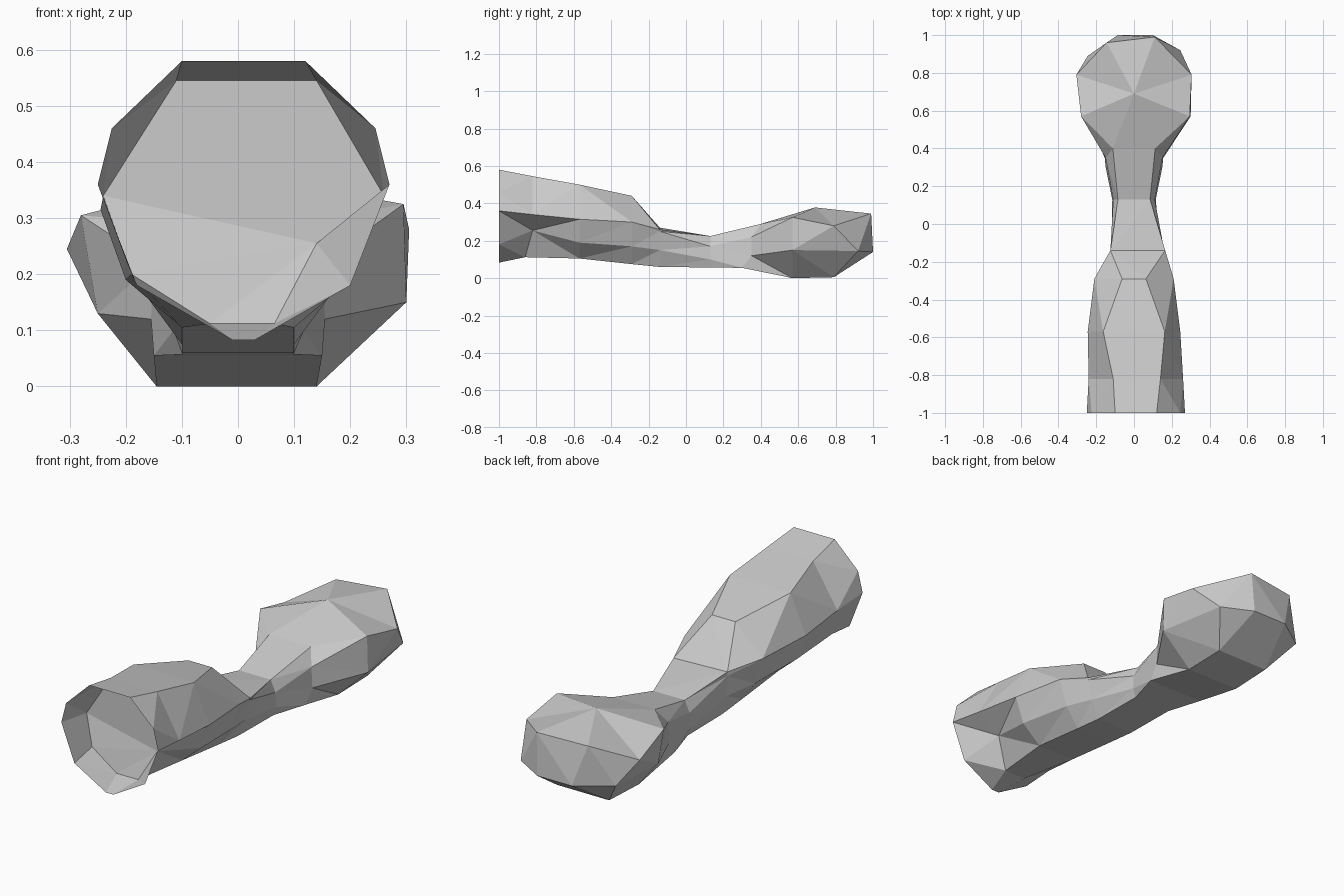
import bpy
import bmesh

cube = bpy.data.objects.get("Cube")
if cube:
    bpy.data.objects.remove(cube, do_unlink=True)

# One matt grey for the whole limb
grey = bpy.data.materials.new("plain grey")
colour = (0.6, 0.6, 0.6, 1)
grey.use_nodes = True
grey.diffuse_color = colour
grey.node_tree.nodes["Principled BSDF"].inputs["Base Color"].default_value = colour


def half(points, y, side):
    """Points (x, z, optional y shift) running from top to bottom on one side."""
    return [(side * p[0], y + (p[2] if len(p) > 2 else 0), p[1]) for p in points]


def section(y, plus, minus=None):
    """Closed cross-section; the minus side mirrors the plus side if not given."""
    loops = []
    for pts in (plus, minus or plus):
        pts = list(pts)
        if len(pts) == 4:
            pts.insert(1, pts[0])  # sections without a shoulder point
        loops.append(pts)
    return half(loops[0], y, 1) + half(loops[1], y, -1)[::-1]


# Sleeve end, forearm and wrist
forearm = [
    section(-1, [(.12, .58), (.245, .46), (.27, .36), (.2, .18), (.03, .083)],
            [(.1, .58), (.225, .46), (.25, .36), (.18, .18), (.01, .083)]),
    section(-.82, [(.14, .545), (.26, .34), (.14, .255), (.065, .112, -.04)],
            [(.11, .545), (.24, .34), (.19, .2, -.03), (.05, .112, -.04)]),
    section(-.57, [(.163, .5), (.245, .315), (.2, .19), (.1, .105)]),
    section(-.29, [(.063, .44), (.21, .3), (.17, .17), (.1, .075)]),
    section(-.14, [(.165, .26), (.16, .25), (.14, .15), (.1, .06)],
            [(.125, .27), (.125, .25), (.12, .15), (.1, .06)]),
    section(.13, [(.085, .225), (.11, .17), (.115, .1), (.1, .057)]),
]

# Fist: its crown is a fan round a single top point
crown = (0, .378, .12)
fist = [
    section(.35, [(.112, .29, .05), (.15, .22), (.155, .12), (.15, .055, -.05)]),
    section(.57, [crown, (.295, .325), (.3, .15), (.14, 0)],
            [crown, (.28, .305), (.25, .13), (.145, 0)]),
    section(.79, [(0, .378, -.1), (.305, .28), (.245, .145, .13), (.14, .005)],
            [(0, .378, -.1), (.305, .245), (.245, .14, .1), (.14, .005)]),
    section(1, [(.11, .345, -.01), (.11, .345, -.01), (.1, .14), (.1, .14)],
            [(.145, .335, -.04), (.145, .335, -.04), (.085, .14), (.085, .14)]),
]

# Skin the sections
bm = bmesh.new()
rings = [[bm.verts.new(p) for p in ring] for ring in forearm + fist]
count = len(rings[0])
for a, b in zip(rings, rings[1:]):
    for i in range(count):
        j = (i + 1) % count
        bm.faces.new((a[i], a[j], b[j], b[i]))

# Recessed end wall, fanned from the dent in the side, and flat knuckle end
wall = rings[1]
dent = 3
for k in range(1, count - 1):
    i, j = (dent + k) % count, (dent + k + 1) % count
    bm.faces.new((wall[dent], wall[j], wall[i]))
bm.faces.new(rings[-1])

bmesh.ops.remove_doubles(bm, verts=bm.verts, dist=.0005)
bmesh.ops.dissolve_degenerate(bm, edges=bm.edges, dist=.0005)
bmesh.ops.triangulate(bm, faces=[f for f in bm.faces if len(f.verts) > 3],
                      quad_method='SHORT_EDGE')
outer_up = sum(f.normal.z * (f.calc_center_median().z - .2) for f in bm.faces)
if outer_up < 0:
    bmesh.ops.reverse_faces(bm, faces=bm.faces)

mesh = bpy.data.meshes.new("forearm_and_fist")
bm.to_mesh(mesh)
bm.free()
mesh.materials.append(grey)
arm = bpy.data.objects.new("forearm_and_fist", mesh)
bpy.context.collection.objects.link(arm)
